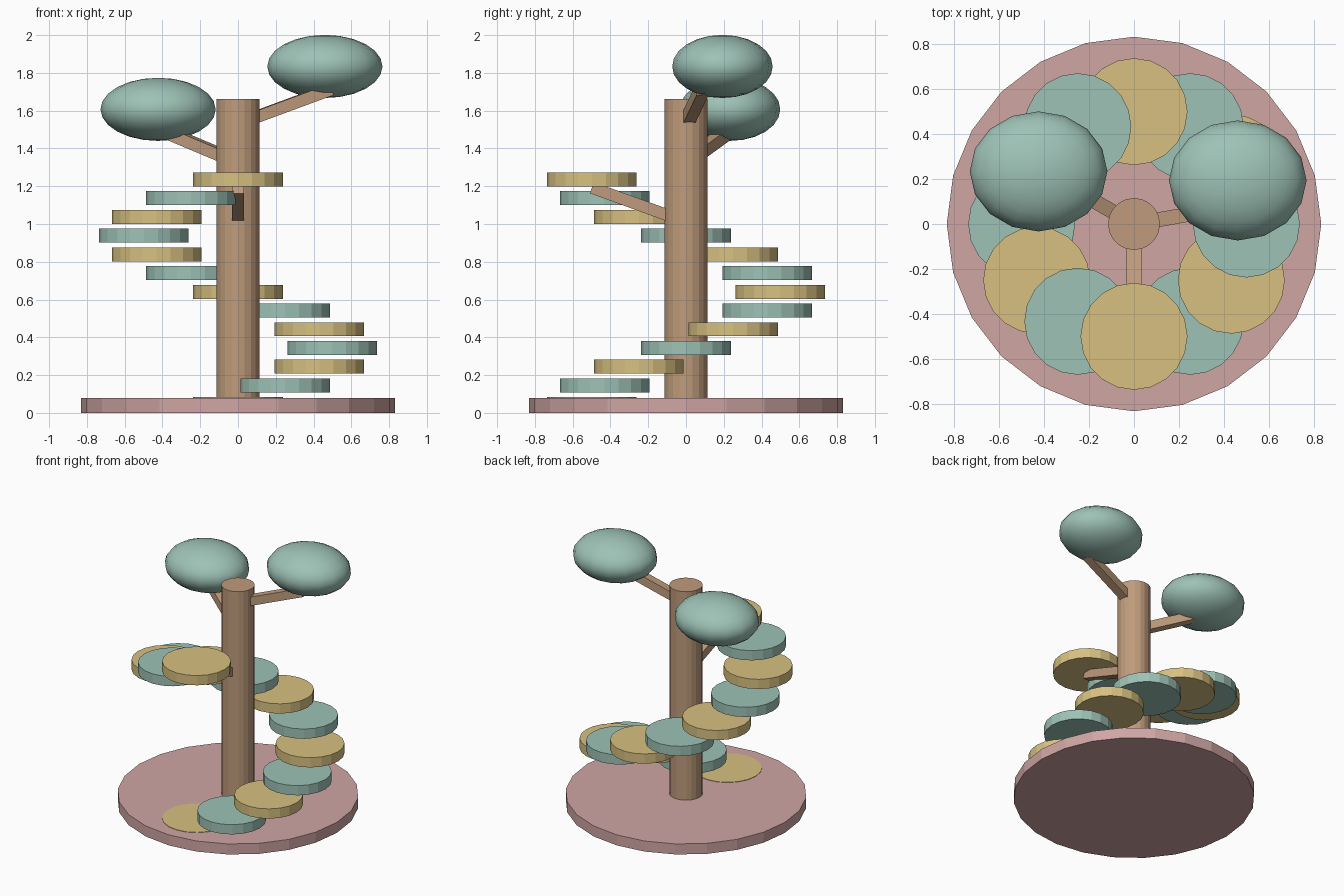
import bpy
from math import radians, cos, sin
from mathutils import Matrix, Vector

if "Cube" in bpy.data.objects:
    bpy.data.objects.remove(bpy.data.objects["Cube"])


def material(name, rgb):
    m = bpy.data.materials.new(name)
    m.diffuse_color = (*rgb, 1)
    m.use_nodes = True
    m.node_tree.nodes["Principled BSDF"].inputs["Base Color"].default_value = m.diffuse_color
    return m


PINK = material("pink", (0.62, 0.38, 0.37))
WOOD = material("wood", (0.52, 0.33, 0.20))
YELLOW = material("yellow", (0.68, 0.53, 0.22))
TEAL = material("teal", (0.34, 0.54, 0.47))


def finish(name, mat, smooth=False):
    ob = bpy.context.object
    ob.name = name
    ob.data.materials.append(mat)
    if smooth:
        bpy.ops.object.shade_smooth()
    return ob


def disc(name, radius, x, y, z0, z1, sides, mat):
    bpy.ops.mesh.primitive_cylinder_add(vertices=sides, radius=radius, depth=z1 - z0,
                                        location=(x, y, (z0 + z1) / 2))
    return finish(name, mat)


def branch(name, z, yaw, length=0.53, tilt=20):
    # square beam growing from the trunk axis, tilted upwards
    bpy.ops.mesh.primitive_cube_add(size=1)
    ob = finish(name, WOOD)
    ob.data.transform(Matrix.Translation((length / 2, 0, 0))
                      @ Matrix.Diagonal((length, 0.065, 0.063, 1)))
    ob.rotation_euler = (0, -radians(tilt), radians(yaw))
    ob.location = (0, 0, z)


def foliage(name, loc):
    bpy.ops.mesh.primitive_uv_sphere_add(segments=16, ring_count=12, radius=1, location=loc)
    ob = finish(name, TEAL, smooth=True)
    ob.data.transform(Matrix.Diagonal((0.305, 0.266, 0.167, 1)))


# base and trunk
disc("base", 0.83, 0, 0, 0, 0.08, 24, PINK)
disc("trunk", 0.115, 0, 0, 0.07, 1.663, 20, WOOD)

# spiral of round steps, one full turn
for i in range(13):
    a = radians(-90 + 30 * i)
    top = 0.083 + 0.0992 * i
    disc(f"step_{i + 1:02d}", 0.237, 0.498 * cos(a), 0.498 * sin(a), top - 0.074, top, 20,
         TEAL if i % 2 else YELLOW)

# branches
branch("front_branch", 1.011, -90)
branch("right_branch", 1.531, 10)
branch("left_branch", 1.327, 150)

# leaf clumps
foliage("right_foliage", (0.46, 0.193, 1.834))
foliage("left_foliage", (-0.423, 0.233, 1.607))
